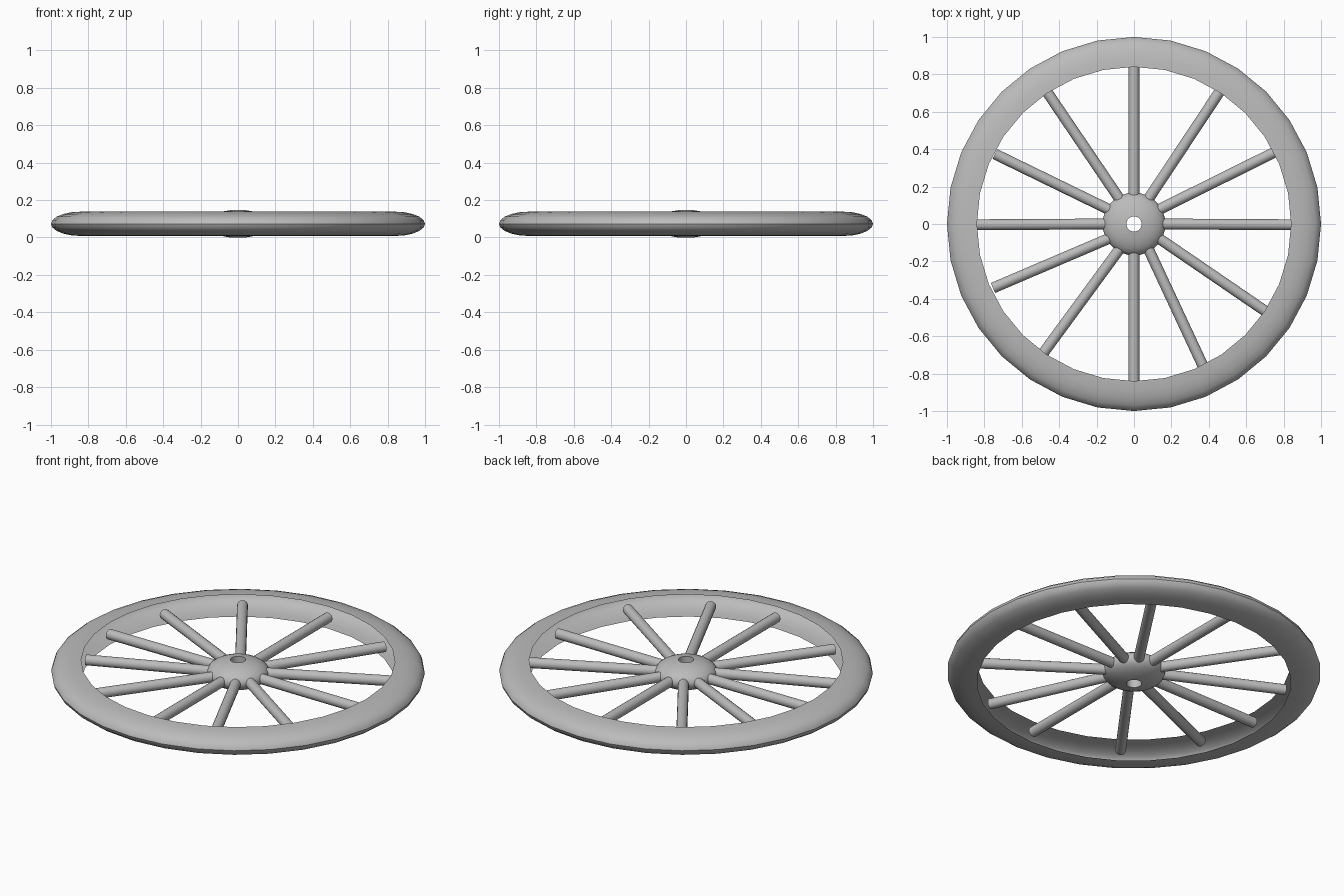
import bpy, math
from mathutils import Vector

if "Cube" in bpy.data.objects:
    bpy.data.objects.remove(bpy.data.objects["Cube"])

grey = bpy.data.materials.new("plain_grey")
grey.diffuse_color = (0.5, 0.5, 0.5, 1)
grey.use_nodes = True
grey.node_tree.nodes["Principled BSDF"].inputs["Base Color"].default_value = grey.diffuse_color
MID = 0.073  # height of the wheel's middle plane


def finish(ob):
    ob.data.materials.append(grey)
    bpy.ops.object.select_all(action='DESELECT')
    ob.select_set(True)
    bpy.context.view_layer.objects.active = ob
    bpy.ops.object.shade_smooth_by_angle(angle=math.radians(40))


def lathe(name, profile, sides, closed):
    """Turn a profile of (radius, z) around the z axis."""
    n = len(profile)
    verts = [(r * math.cos(2 * math.pi * i / sides), r * math.sin(2 * math.pi * i / sides), z)
             for i in range(sides) for r, z in profile]
    faces = []
    for i in range(sides):
        a, b = i * n, (i + 1) % sides * n
        for j in range(n if closed else n - 1):
            k = (j + 1) % n
            faces.append((a + j, b + j, b + k, a + k))
    me = bpy.data.meshes.new(name)
    me.from_pydata(verts, [], faces)
    ob = bpy.data.objects.new(name, me)
    bpy.context.collection.objects.link(ob)
    finish(ob)


def half_ellipse(r0, a, b, steps, limit=90):
    """Outward bulging curve from bottom to top."""
    angles = [math.radians(-limit + 2 * limit * i / steps) for i in range(steps + 1)]
    return [(r0 + a * math.cos(t), MID + b * math.sin(t)) for t in angles]


# Rim: hollow channel, open towards the hub
lathe("rim", half_ellipse(0.84, 0.16, 0.065, 10), 32, False)

# Hub: lens shape with a small axle hole
lathe("hub", half_ellipse(0, 0.168, 0.0752, 12, 76), 32, True)

# Spokes: slightly uneven outer ends, as (x, y)
ends = [(0.84, -0.004), (0.754, 0.385), (0.46, 0.711), (0, 0.84),
        (-0.465, 0.706), (-0.743, 0.374), (-0.84, -0.004), (-0.754, -0.342),
        (-0.485, -0.69), (0, -0.84), (0.369, -0.759), (0.711, -0.472)]
for i, (x, y) in enumerate(ends):
    t = i * math.pi / 6
    inner = Vector((0.155 * math.cos(t), 0.155 * math.sin(t), MID))
    outer = Vector((x, y, MID))
    d = outer - inner
    inner -= d.normalized() * 0.06   # buried in the hub
    d = outer - inner
    bpy.ops.mesh.primitive_cylinder_add(vertices=16, radius=0.029, depth=d.length,
                                        location=(inner + outer) / 2,
                                        rotation=d.to_track_quat('Z', 'Y').to_euler())
    ob = bpy.context.object
    ob.name = f"spoke_{i + 1}"
    finish(ob)
